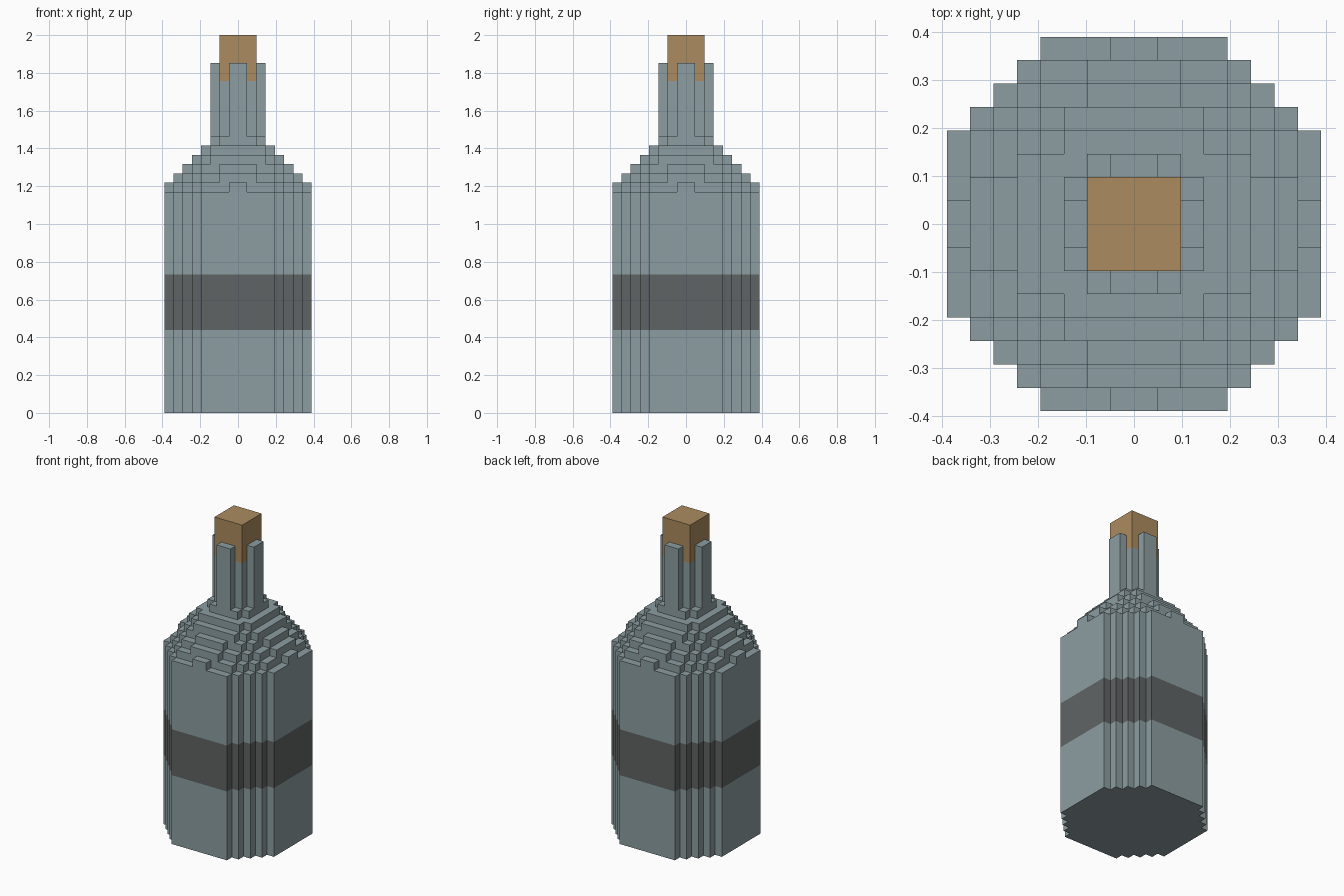
import bpy, bmesh

if "Cube" in bpy.data.objects:
    bpy.data.objects.remove(bpy.data.objects["Cube"])

U = 2.0 / 41.0          # block size: the bottle is 41 blocks tall
CORK_R2 = 5.0           # squared radius (in blocks) of the cork


def material(name, rgb):
    m = bpy.data.materials.new(name)
    m.diffuse_color = (*rgb, 1.0)
    m.use_nodes = True
    m.node_tree.nodes["Principled BSDF"].inputs["Base Color"].default_value = m.diffuse_color
    return m


glass = material("grey_glass", (0.266, 0.338, 0.356))
label = material("dark_label", (0.117, 0.127, 0.127))
cork = material("cork_brown", (0.407, 0.258, 0.114))
PARTS = {"lower_body": glass, "label_band": label, "upper_body": glass,
         "shoulder": glass, "neck": glass, "stopper": cork}

# Stacked block discs: part, bottom, top, squared radius (in blocks)
LAYERS = [
    ("lower_body", 0, 9, 70), ("label_band", 9, 15, 70), ("upper_body", 15, 24, 70),
    ("shoulder", 24, 25, 57), ("shoulder", 25, 26, 46), ("shoulder", 26, 27, 34),
    ("shoulder", 27, 28, 28), ("shoulder", 28, 29, 19),
    ("neck", 29, 30, 10), ("neck", 30, 36, 7),
    ("neck", 36, 38, 7),            # neck prongs around the stopper
    ("stopper", 38, 41, CORK_R2),
]


def dist2(c):
    return (c[0] + 0.5) ** 2 + (c[1] + 0.5) ** 2


def disc(r2):
    return {(i, j) for i in range(-8, 8) for j in range(-8, 8) if dist2((i, j)) <= r2}


discs = [disc(l[3]) for l in LAYERS]
meshes = {name: bmesh.new() for name in PARTS}


def quad(part, pts):
    bm = meshes[part]
    bm.faces.new([bm.verts.new((x * U, y * U, z * U)) for x, y, z in pts])


# Only the exposed block faces are made
for n, (name, z0, z1, r2) in enumerate(LAYERS):
    cells = discs[n]
    below = discs[n - 1] if n > 0 else set()
    above = discs[n + 1] if n + 1 < len(LAYERS) else set()
    for i, j in cells:
        part = "stopper" if z0 >= 36 and dist2((i, j)) <= CORK_R2 else name
        a, b, c, d = (i, j), (i + 1, j), (i + 1, j + 1), (i, j + 1)
        if (i, j) not in above:
            quad(part, [(*p, z1) for p in (a, b, c, d)])
        if (i, j) not in below:
            quad(part, [(*p, z0) for p in (d, c, b, a)])
        for p, q, nb in ((a, b, (i, j - 1)), (b, c, (i + 1, j)),
                         (c, d, (i, j + 1)), (d, a, (i - 1, j))):
            if nb not in cells:
                quad(part, [(*p, z0), (*q, z0), (*q, z1), (*p, z1)])

# One object per part
for name, bm in meshes.items():
    bmesh.ops.remove_doubles(bm, verts=bm.verts[:], dist=U * 0.01)
    me = bpy.data.meshes.new(name)
    bm.to_mesh(me)
    bm.free()
    me.materials.append(PARTS[name])
    bpy.context.collection.objects.link(bpy.data.objects.new(name, me))
